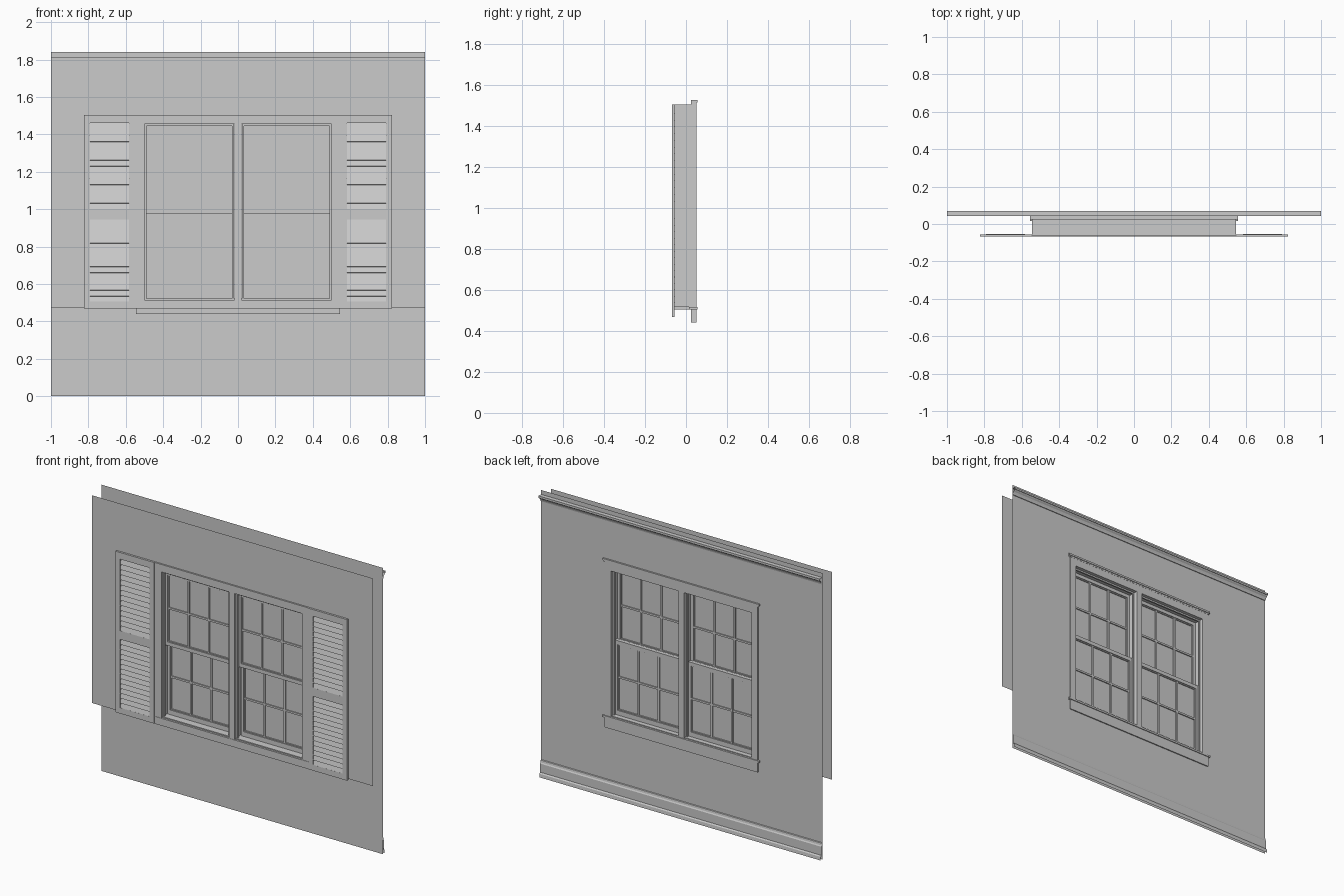
import bpy, bmesh, math
from mathutils import Matrix, Vector

if "Cube" in bpy.data.objects:
    bpy.data.objects.remove(bpy.data.objects["Cube"])


def finish(name, bm):
    bmesh.ops.recalc_face_normals(bm, faces=bm.faces)
    me = bpy.data.meshes.new(name)
    bm.to_mesh(me)
    bm.free()
    ob = bpy.data.objects.new(name, me)
    bpy.context.collection.objects.link(ob)
    return ob


def add_box(bm, x0, x1, y0, y1, z0, z1, tilt=0):
    m = (Matrix.Translation(((x0 + x1) / 2, (y0 + y1) / 2, (z0 + z1) / 2))
         @ Matrix.Rotation(tilt, 4, 'X')
         @ Matrix.Diagonal((abs(x1 - x0), y1 - y0, z1 - z0, 1)))
    bmesh.ops.create_cube(bm, size=1, matrix=m)


def boxes(name, items):
    bm = bmesh.new()
    for b in items:
        add_box(bm, *b)
    return finish(name, bm)


def wall(name, y, z0, z1, hole):
    """Thin sheet with a rectangular opening."""
    hx, h0, h1 = hole
    bm = bmesh.new()
    outer = [bm.verts.new((x, y, z)) for x, z in ((-1, z0), (1, z0), (1, z1), (-1, z1))]
    inner = [bm.verts.new((x, y, z)) for x, z in ((-hx, h0), (hx, h0), (hx, h1), (-hx, h1))]
    for i in range(4):
        j = (i + 1) % 4
        bm.faces.new((outer[i], outer[j], inner[j], inner[i]))
    return finish(name, bm)


def strip(name, profile, half):
    """Open (y, z) profile swept along x."""
    bm = bmesh.new()
    rows = [[bm.verts.new((s * half, y, z)) for s in (-1, 1)] for y, z in profile]
    for a, b in zip(rows, rows[1:]):
        bm.faces.new((a[0], a[1], b[1], b[0]))
    return finish(name, bm)


YO, YI = -0.055, 0.044   # outside and inside wall planes

# walls
wall("exterior_wall", YO, 0.475, 1.81, (0.535, 0.48, 1.495))
wall("interior_wall", YI, 0.0, 1.84, (0.535, 0.48, 1.495))

# crown moulding and baseboard
strip("crown_moulding", [(YI, 1.77), (0.049, 1.77), (0.051, 1.778), (0.056, 1.788),
                         (0.064, 1.795), (0.066, 1.80), (0.07, 1.80), (0.07, 1.812),
                         (YI, 1.812)], 1)
strip("baseboard", [(YI, 0.108), (0.048, 0.105), (0.05, 0.092), (0.054, 0.085),
                    (0.054, 0.03), (0.06, 0.022), (0.062, 0.0)], 1)

# window box: side jambs, head, bottom and centre post
boxes("window_jambs", [(s * 0.50, s * 0.545, YO, YI, 0.517, 1.503) for s in (-1, 1)]
      + [(-0.50, 0.50, YO, YI, 1.455, 1.503), (-0.50, 0.50, YO, YI, 0.505, 0.522),
         (-0.02, 0.02, YO, YI, 0.522, 1.455)])

# outside casing
boxes("exterior_casing", [(s * 0.50, s * 0.547, -0.065, YO, 0.515, 1.503) for s in (-1, 1)]
      + [(-0.50, 0.50, -0.065, YO, 1.455, 1.503), (-0.547, 0.547, -0.067, YO, 0.468, 0.515),
         (-0.02, 0.02, -0.065, YO, 0.515, 1.455)])

# inside casing with cap, stool and apron
boxes("interior_casing", [(s * 0.50, s * 0.545, 0.025, 0.05, 0.517, 1.503) for s in (-1, 1)]
      + [(-0.50, 0.50, 0.025, 0.05, 1.455, 1.503), (-0.02, 0.02, 0.025, 0.05, 0.517, 1.455)])
boxes("casing_cap", [(-0.55, 0.55, 0.025, 0.051, 1.503, 1.512),
                     (-0.557, 0.557, 0.025, 0.055, 1.512, 1.524)])
boxes("window_stool", [(-0.557, 0.557, 0.015, 0.056, 0.505, 0.517)])
boxes("window_apron", [(-0.545, 0.545, 0.025, 0.051, 0.44, 0.505)])


def sash(name, x0, x1, z0, z1, y, bottom, top):
    d, st, mu = 0.011, 0.018, 0.006
    gx0, gx1, gz0, gz1 = x0 + st, x1 - st, z0 + bottom, z1 - top
    # stiles and rails
    parts = [(x0, gx0, y - d, y + d, z0, z1), (gx1, x1, y - d, y + d, z0, z1),
             (gx0, gx1, y - d, y + d, z0, gz0), (gx0, gx1, y - d, y + d, gz1, z1)]
    # stepped glazing lip
    lip, e = 0.006, 0.006
    parts += [(gx0, gx0 + lip, y - e, y + e, gz0, gz1), (gx1 - lip, gx1, y - e, y + e, gz0, gz1),
              (gx0, gx1, y - e, y + e, gz0, gz0 + lip), (gx0, gx1, y - e, y + e, gz1 - lip, gz1)]
    # muntins, three panes by two
    for i in (1, 2):
        c = gx0 + (gx1 - gx0) * i / 3
        parts.append((c - mu, c + mu, y - 0.007, y + 0.007, gz0, gz1))
    c = (gz0 + gz1) / 2
    parts.append((gx0, gx1, y - 0.0068, y + 0.0068, c - mu, c + mu))
    boxes(name, parts)
    # glass sheet
    bm = bmesh.new()
    bm.faces.new([bm.verts.new(v) for v in ((gx0, y, gz0), (gx1, y, gz0),
                                            (gx1, y, gz1), (gx0, y, gz1))])
    finish(name + "_glass", bm)


for s, side in ((-1, "left"), (1, "right")):
    a, b = sorted((s * 0.022, s * 0.50))
    # stops lining the opening
    boxes(side + "_sash_stops", [(x0, x1, y0, y1, 0.522, 1.455)
                                 for y0, y1 in ((-0.05, -0.036), (0.018, 0.028))
                                 for x0, x1 in ((a, a + 0.01), (b - 0.01, b))]
          + [(a, b, y0, y1, 1.445, 1.455) for y0, y1 in ((-0.05, -0.036), (0.018, 0.028))])
    sash(side + "_upper_sash", a + 0.004, b - 0.004, 0.975, 1.452, -0.022, 0.024, 0.022)
    sash(side + "_lower_sash", a + 0.004, b - 0.004, 0.522, 1.0, 0.003, 0.03, 0.024)

    # louvred shutter
    x0, x1 = sorted((s * 0.548, s * 0.824))
    f, k = -0.068, YO
    p0, p1 = x0 + 0.034, x1 - 0.034
    panels = ((0.505, 0.945), (1.00, 1.46))
    boxes(side + "_shutter_frame", [
        (x0, p0, f, k, 0.468, 1.503), (p1, x1, f, k, 0.468, 1.503),
        (p0, p1, f, k, 0.468, panels[0][0]), (p0, p1, f, k, panels[0][1], panels[1][0]),
        (p0, p1, f, k, panels[1][1], 1.503)])
    slats, n = [], 14
    for z0, z1 in panels:
        step = (z1 - z0) / n
        for i in range(n):
            c = z0 + step * (i + 0.5)
            slats.append((p0, p1, -0.0635, -0.0585, c - 0.018, c + 0.018, math.radians(-14)))
    boxes(side + "_shutter_louvres", slats)
